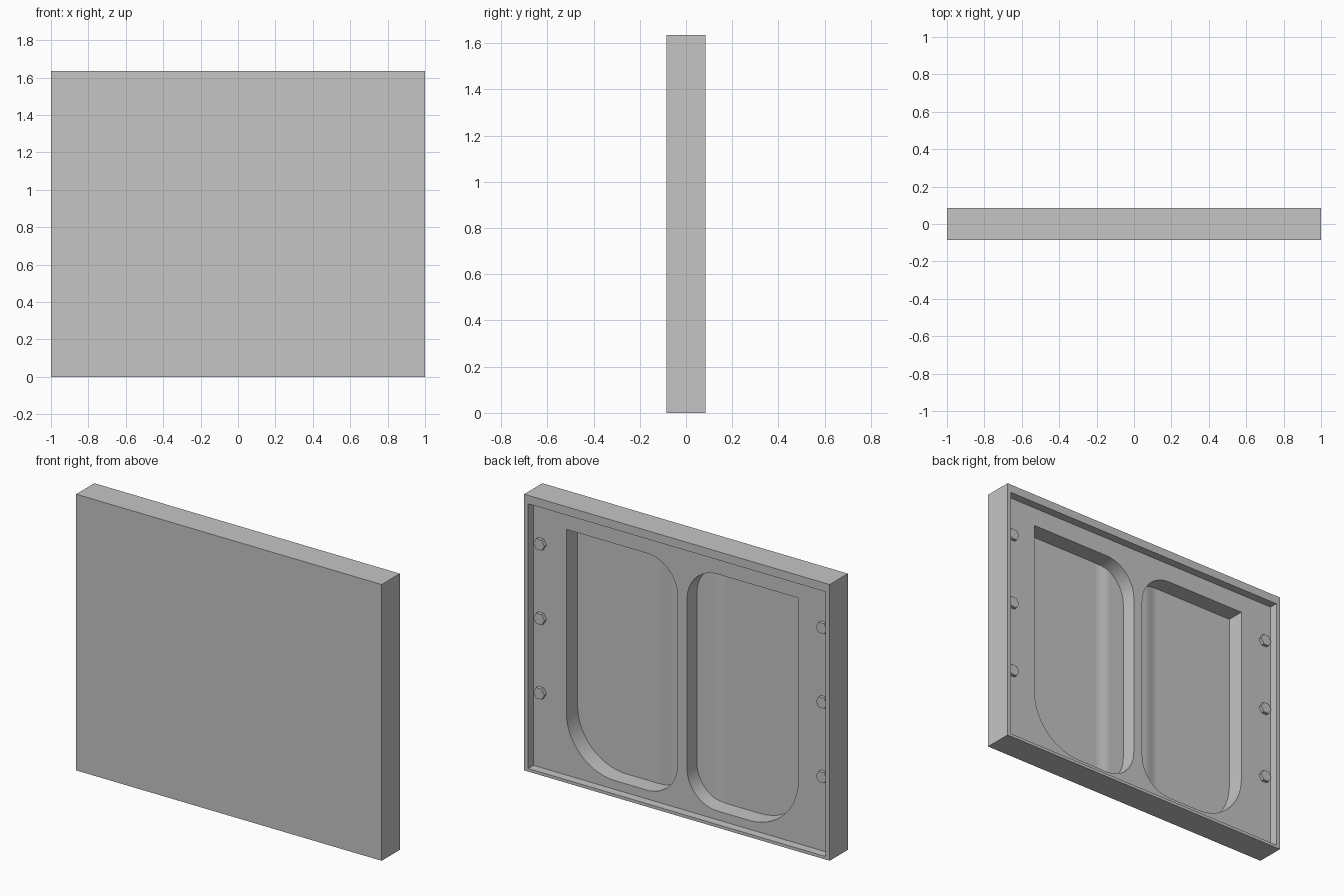
import bpy
import bmesh
from math import cos, sin, pi, radians
from mathutils import Vector

old = bpy.data.objects.get("Cube")
if old:
    bpy.data.objects.remove(old, do_unlink=True)

# Main dimensions
HEIGHT = 1.635
BACK = 0.085
RECESS_Y = 0.035
FLOOR_Y = -0.07

COLOUR = (0.56, 0.56, 0.56, 1)
grey = bpy.data.materials.new("light_grey")
grey.use_nodes = True
grey.diffuse_color = COLOUR
grey.node_tree.nodes["Principled BSDF"].inputs["Base Color"].default_value = COLOUR


def add_prism(bm, points, offset):
    """Extrude a closed outline of 3D points along an offset."""
    face = bm.faces.new([bm.verts.new(p) for p in points])
    result = bmesh.ops.extrude_face_region(bm, geom=[face])
    moved = [v for v in result["geom"] if isinstance(v, bmesh.types.BMVert)]
    bmesh.ops.translate(bm, verts=moved, vec=Vector(offset))


def finish(name, bm):
    bmesh.ops.recalc_face_normals(bm, faces=bm.faces[:])
    mesh = bpy.data.meshes.new(name)
    bm.to_mesh(mesh)
    bm.free()
    obj = bpy.data.objects.new(name, mesh)
    mesh.materials.append(grey)
    bpy.context.collection.objects.link(obj)
    return obj


def select_only(obj):
    bpy.ops.object.select_all(action="DESELECT")
    obj.select_set(True)
    bpy.context.view_layer.objects.active = obj


def box(name, x0, x1, y0, y1, z0, z1):
    bm = bmesh.new()
    add_prism(bm, [(x0, y0, z0), (x1, y0, z0), (x1, y0, z1), (x0, y0, z1)], (0, y1 - y0, 0))
    return finish(name, bm)


def carve(target, cutter):
    cutter.hide_render = True
    mod = target.modifiers.new("carve", "BOOLEAN")
    mod.operation = "DIFFERENCE"
    mod.solver = "EXACT"
    mod.object = cutter
    select_only(target)
    bpy.ops.object.modifier_apply(modifier=mod.name)
    bpy.data.objects.remove(cutter, do_unlink=True)


def corner(cx, cz, radius, start):
    """Quarter arc, counter-clockwise from the start angle."""
    steps = 14
    return [(cx + radius * cos(radians(start) + i * pi / 2 / steps),
             cz + radius * sin(radians(start) + i * pi / 2 / steps)) for i in range(steps + 1)]


# Door panel with a shallow recess behind a thin rim
panel = box("door_panel", -1, 1, -BACK, BACK, 0, HEIGHT)
carve(panel, box("recess_cutter", -0.974, 0.974, RECESS_Y, 0.2, 0.018, HEIGHT - 0.05))

# Two mirrored deep pockets, square only at the upper outer corner
inner, outer, low, high = 0.031, 0.759, 0.07, 1.472
small, large = 0.2, 0.32
outline = [(outer, high)]
outline += corner(inner + small, high - small, small, 90)
outline += corner(inner + small, low + small, small, 180)
outline += corner(outer - large, low + large, large, 270)
pockets = bmesh.new()
for side in (1, -1):
    add_prism(pockets, [(side * x, FLOOR_Y, z) for x, z in outline], (0, 0.2, 0))
carve(panel, finish("pocket_cutter", pockets))
select_only(panel)
bpy.ops.object.shade_smooth_by_angle(angle=radians(30))

# Gently raised band of the pocket floors beside the middle bar
near, far, rise, steps = 0.13, 0.22, 0.013, 10
ramp = []
for i in range(steps + 1):
    t = i / steps
    ramp.append((far + (near - far) * t, FLOOR_Y + rise * t * t * (3 - 2 * t)))
profile = [(far, FLOOR_Y - 0.006)] + ramp
profile += [(-x, y) for x, y in reversed(profile)]
band = bmesh.new()
add_prism(band, [(x, y, low - 0.01) for x, y in profile], (0, 0, high - low + 0.02))
floor_band = finish("pocket_floor_band", band)
select_only(floor_band)
bpy.ops.object.shade_smooth_by_angle(angle=radians(30))

# Hexagonal bolt heads, three down each side
for side, label in ((1, "left"), (-1, "right")):
    for n in range(3):
        z = 0.463 + 0.441 * n
        bolt = bmesh.new()
        hexagon = [(side * 0.925 + 0.036 * cos(k * pi / 3), RECESS_Y - 0.005,
                    z + 0.036 * sin(k * pi / 3)) for k in range(6)]
        add_prism(bolt, hexagon, (0, 0.025, 0))
        finish(f"{label}_bolt_{n + 1}", bolt)
